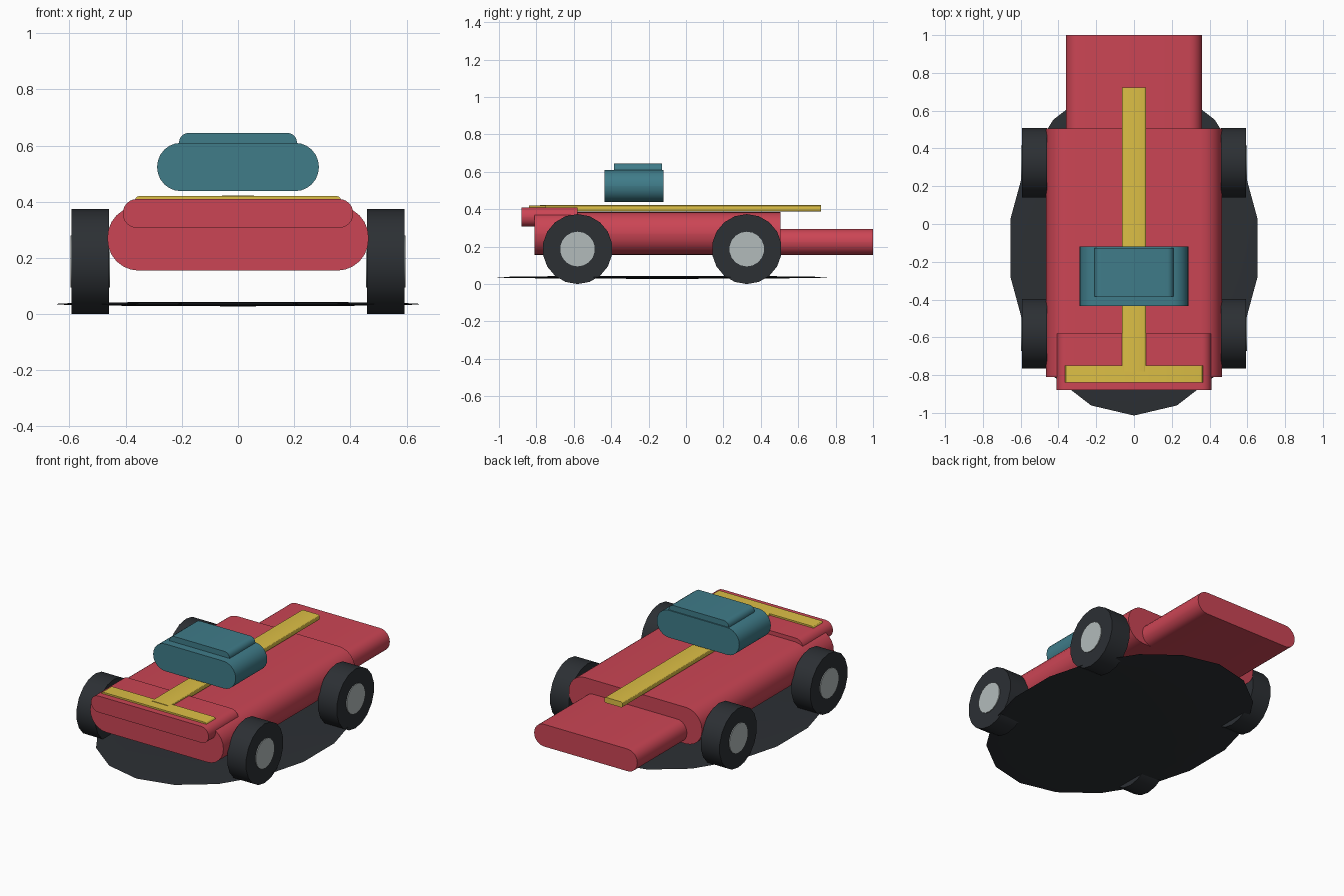
import bpy, bmesh
from math import sin, cos, pi, radians

if "Cube" in bpy.data.objects:
    bpy.data.objects.remove(bpy.data.objects["Cube"])


def material(name, rgb):
    m = bpy.data.materials.new(name)
    m.diffuse_color = (*rgb, 1)
    m.use_nodes = True
    m.node_tree.nodes["Principled BSDF"].inputs["Base Color"].default_value = m.diffuse_color
    return m


RED = material("red", (0.60, 0.06, 0.09))
TEAL = material("teal", (0.05, 0.20, 0.25))
YELLOW = material("yellow", (0.72, 0.52, 0.06))
DARK = material("dark", (0.025, 0.029, 0.034))
METAL = material("light grey", (0.45, 0.50, 0.50))


def finish(bm, name, mat):
    bmesh.ops.recalc_face_normals(bm, faces=bm.faces)
    me = bpy.data.meshes.new(name)
    bm.to_mesh(me)
    bm.free()
    ob = bpy.data.objects.new(name, me)
    bpy.context.collection.objects.link(ob)
    me.materials.append(mat)
    bpy.ops.object.select_all(action='DESELECT')
    ob.select_set(True)
    bpy.context.view_layer.objects.active = ob
    bpy.ops.object.shade_smooth_by_angle(angle=radians(30))
    return ob


def extrude(name, points, offset, mat):
    bm = bmesh.new()
    face = bm.faces.new([bm.verts.new(p) for p in points])
    new = bmesh.ops.extrude_face_region(bm, geom=[face], use_keep_orig=True)
    verts = [v for v in new["geom"] if isinstance(v, bmesh.types.BMVert)]
    bmesh.ops.translate(bm, verts=verts, vec=offset)
    return finish(bm, name, mat)


def rounded_slab(name, half_w, y0, y1, z0, z1, radius, mat, steps=6):
    """Rounded-rectangle cross-section in x/z, swept along y."""
    points = []
    corners = [(1, 1, 0), (-1, 1, 90), (-1, -1, 180), (1, -1, 270)]
    for sx, sz, start in corners:
        cx = sx * (half_w - radius)
        cz = (z0 + z1) / 2 + sz * ((z1 - z0) / 2 - radius)
        for i in range(steps + 1):
            a = radians(start + 90 * i / steps)
            points.append((cx + radius * cos(a), y0, cz + radius * sin(a)))
    return extrude(name, points, (0, y1 - y0, 0), mat)


def disc(name, x0, x1, y, z, r, mat, sides=18):
    points = [(x0, y + r * sin(2 * pi * i / sides), z + r * cos(2 * pi * i / sides))
              for i in range(sides)]
    return extrude(name, points, (x1 - x0, 0, 0), mat)


# Bodywork
rounded_slab("body", 0.465, -0.81, 0.505, 0.155, 0.385, 0.112, RED)
rounded_slab("rear_deck", 0.36, 0.45, 1.0, 0.155, 0.295, 0.068, RED)
rounded_slab("front_hood", 0.41, -0.88, -0.58, 0.307, 0.41, 0.05, RED)

# Raised cabin and roof
rounded_slab("cabin", 0.288, -0.435, -0.12, 0.438, 0.61, 0.085, TEAL)
rounded_slab("roof", 0.21, -0.385, -0.127, 0.575, 0.645, 0.034, TEAL)

# Yellow T-shaped trim
rounded_slab("stripe", 0.064, -0.78, 0.723, 0.388, 0.423, 0.012, YELLOW, 3)
rounded_slab("front_trim", 0.367, -0.84, -0.748, 0.388, 0.42, 0.014, YELLOW, 3)

# Wheels with hubs showing on both faces
for side, s in (("right", 1), ("left", -1)):
    for end, y in (("front", -0.58), ("rear", 0.325)):
        disc(f"{end}_{side}_wheel", s * 0.46, s * 0.592, y, 0.187, 0.187, DARK)
        disc(f"{end}_{side}_hub", s * 0.456, s * 0.597, y, 0.187, 0.093, METAL)

# Thin oval base beneath the car
bm = bmesh.new()
bmesh.ops.create_uvsphere(bm, u_segments=18, v_segments=10, radius=1)
bmesh.ops.scale(bm, verts=bm.verts, vec=(0.664, 0.887, 0.008))
bmesh.ops.translate(bm, verts=bm.verts, vec=(0, -0.127, 0.036))
# Turn so that a corner points along x
base = finish(bm, "oval_base", DARK)
